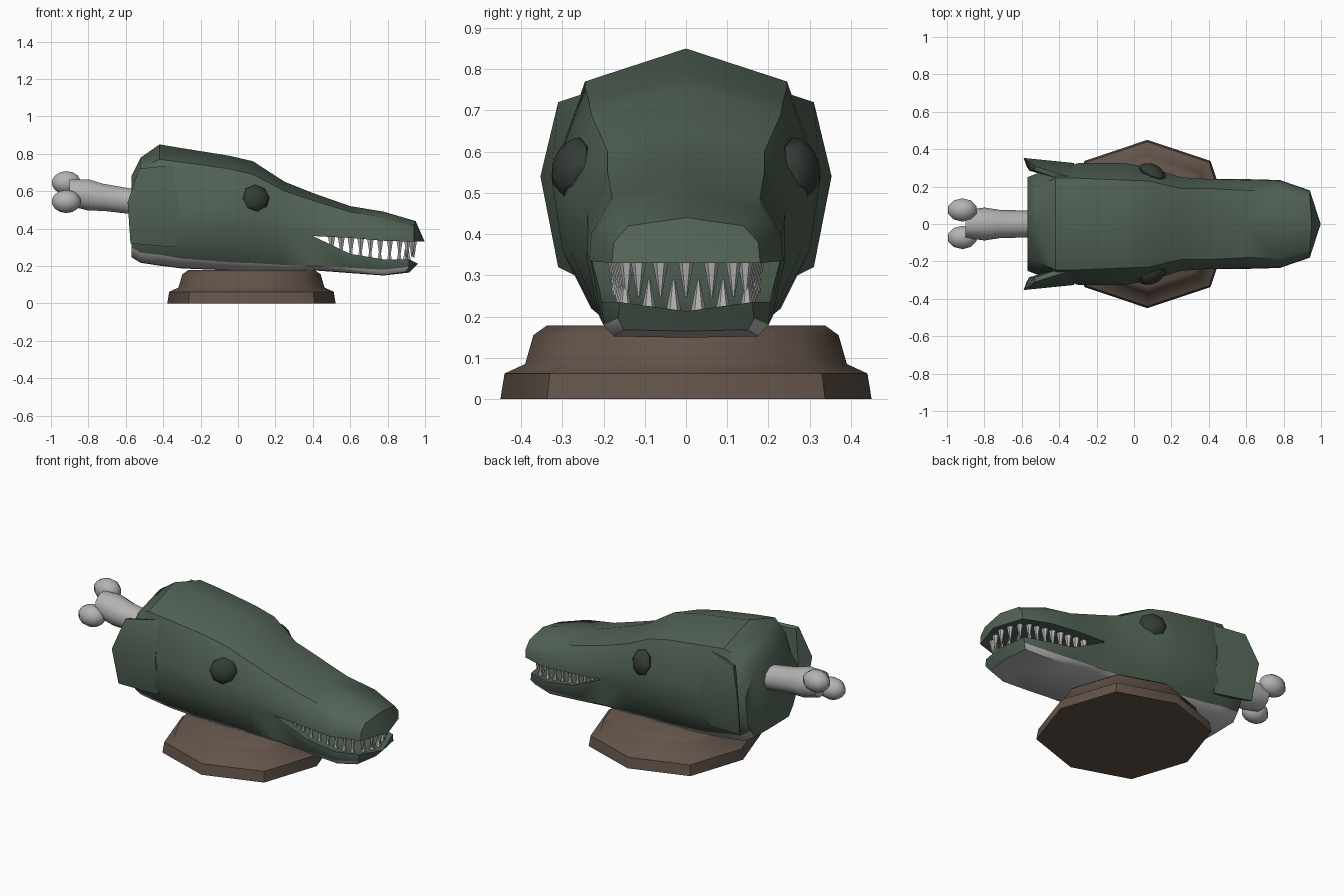
import bpy, bmesh, math
from mathutils import Matrix, Vector

if "Cube" in bpy.data.objects:
    bpy.data.objects.remove(bpy.data.objects["Cube"])


def material(name, rgb):
    m = bpy.data.materials.new(name)
    m.diffuse_color = (*rgb, 1)
    m.use_nodes = True
    m.node_tree.nodes["Principled BSDF"].inputs["Base Color"].default_value = m.diffuse_color
    return m


GREEN = material("green skin", (0.085, 0.125, 0.092))
BONE = material("bone grey", (0.45, 0.45, 0.45))
DARK = material("dark eye", (0.035, 0.045, 0.038))
BROWN = material("brown wood", (0.125, 0.088, 0.068))


def finish(bm, name, mats, angle=40):
    bmesh.ops.recalc_face_normals(bm, faces=bm.faces)
    me = bpy.data.meshes.new(name)
    bm.to_mesh(me)
    bm.free()
    for m in mats:
        me.materials.append(m)
    ob = bpy.data.objects.new(name, me)
    bpy.context.collection.objects.link(ob)
    bpy.ops.object.select_all(action='DESELECT')
    ob.select_set(True)
    bpy.context.view_layer.objects.active = ob
    bpy.ops.object.shade_smooth_by_angle(angle=math.radians(angle))
    return ob


# Head: half sections along x, lofted and mirrored
# upper: x, top z, shoulder y z, side y z, mouth line y z
upper = [
    (-0.57, .68, .17, .64, .25, .52, .23, .36),
    (-0.52, .78, .20, .72, .27, .54, .26, .38),
    (-0.42, .85, .245, .77, .29, .55, .28, .38),
    (-0.30, .83, .245, .755, .325, .54, .30, .36),
    (-0.05, .79, .235, .72, .325, .53, .30, .36),
    (0.08, .76, .23, .69, .305, .53, .28, .36),
    (0.25, .65, .19, .60, .25, .47, .245, .36),
    (0.40, .59, .19, .55, .24, .45, .235, .36),
    (0.60, .52, .18, .49, .235, .41, .24, .35),
    (0.78, .49, .18, .46, .23, .40, .235, .335),
    (0.94, .44, .14, .42, .175, .38, .18, .33),
]
# lower: jaw y z, belly edge y z
lower = [
    (.20, .30, .16, .25), (.23, .27, .18, .22), (.24, .26, .18, .205),
    (.24, .24, .18, .19), (.23, .22, .18, .18), (.22, .215, .18, .178),
    (.21, .205, .18, .18), (.21, .20, .18, .18), (.205, .19, .18, .165),
    (.20, .18, .175, .152), (.165, .195, .15, .168),
]
lip = {8: (.21, .265), 9: (.205, .235), 10: (.16, .235)}
CORNER = 7

bm = bmesh.new()
rows = []
for i, (x, zt, ys, zs, yw, zw, ym, zm) in enumerate(upper):
    yl, zl, yb, zb = lower[i]
    tip = i == len(upper) - 1
    v = lambda px, y, z: bm.verts.new((px, y, z))
    xl = 0.915 if tip else x
    r = {'T': v(x + .01 * tip, 0, zt), 'S': v(x, ys, zs), 'W': v(x, yw, zw), 'M': v(x, ym, zm),
         'L': v(xl, yl, zl), 'B': v(xl - .02 * tip, yb, zb), 'C': v(xl, 0, zb - .003)}
    r['J'] = v(xl, *lip[i]) if i in lip else r['M']
    if i >= CORNER:
        r['R'] = v(x + .058 * tip, 0, zm + (.02 if CORNER < i and not tip else 0))
        r['F'] = r['R'] if i == CORNER else v(.962 if tip else x, 0, lip[i][1] - .022)
    rows.append(r)
for i, (a, b) in enumerate(zip(rows, rows[1:])):
    strips = ['TS', 'SW', 'WM', 'JL', 'LB', 'BC'] + (['MR', 'JF'] if i >= CORNER else [])
    for p, q in strips:
        f = bm.faces.new((a[p], b[p], b[q], a[q]))
        f.material_index = int(p + q in ('LB', 'BC'))   # pale belly
bm.faces.new([rows[0][k] for k in 'TSWMLBC'])
bm.faces.new([rows[-1][k] for k in 'TSWMR'])
bm.faces.new([rows[-1][k] for k in 'JLBCF'])
bmesh.ops.mirror(bm, geom=bm.verts[:] + bm.edges[:] + bm.faces[:], axis='Y', merge_dist=1e-4)
finish(bm, "head", [GREEN, BONE])

# Skin flaps at the neck, and eyes
for side, s in (("left", 1), ("right", -1)):
    bm = bmesh.new()
    for p in [(-.53, .31, .72), (-.59, .353, .54), (-.575, .31, .32),
              (-.53, .285, .715), (-.575, .325, .54), (-.56, .285, .325),
              (-.34, .25, .74), (-.32, .326, .54), (-.34, .27, .30),
              (-.34, .22, .73), (-.32, .27, .54), (-.34, .23, .31)]:
        bm.verts.new((p[0], s * p[1], p[2]))
    bmesh.ops.convex_hull(bm, input=bm.verts[:])
    finish(bm, side + "_neck_flap", [GREEN], 30)

    bm = bmesh.new()
    bmesh.ops.create_uvsphere(bm, u_segments=8, v_segments=6, radius=1)
    turn = Matrix.Rotation(-s * math.radians(24), 4, 'Z') @ Matrix.Rotation(s * math.radians(14), 4, 'X')
    place = Matrix.Translation((.097, s * .275, .562)) @ turn
    place = place @ Matrix.Diagonal((.078, .042, .075, 1)) @ Matrix.Rotation(math.pi / 2, 4, 'X')
    bmesh.ops.transform(bm, matrix=place, verts=bm.verts)
    finish(bm, side + "_eye", [DARK])


# Teeth: cones following each jaw edge
def teeth(name, spots, z_base, length, radius):
    bm = bmesh.new()
    for x, y in spots:
        for s in ((1, -1) if y else (1,)):
            zb = z_base(x)
            m = Matrix.Translation((x, s * y, zb + length / 2))
            if length < 0:
                m = m @ Matrix.Rotation(math.pi, 4, 'X')
            bmesh.ops.create_cone(bm, cap_ends=True, segments=6, radius1=radius,
                                  radius2=.003, depth=abs(length), matrix=m)
    finish(bm, name, [BONE], 50)


side_up = [(.50 + .052 * i, .172 - .004 * i) for i in range(8)]
teeth("upper_teeth", side_up + [(.905, .115), (.93, .062), (.94, 0)],
      lambda x: .355 - .02 * (x - .5), -.10, .021)
side_low = [(.55 + .052 * i, .172 - .004 * i) for i in range(7)]
teeth("lower_teeth", side_low + [(.895, .09), (.91, .03)],
      lambda x: .245 - .13 * max(0, .70 - x) * -1 - .02 if x < .70 else .215, .075, .018)

# Bone: tapered shaft with two knobs
bm = bmesh.new()
shaft = [(-.50, .54, .07), (-.58, .547, .072), (-.72, .567, .076), (-.80, .58, .088), (-.90, .592, .075)]
rings = []
for x, z, r in shaft:
    rings.append([bm.verts.new((x, r * math.cos(a), z + r * math.sin(a)))
                  for a in (math.tau * k / 10 for k in range(10))])
for a, b in zip(rings, rings[1:]):
    for k in range(10):
        bm.faces.new((a[k], b[k], b[(k + 1) % 10], a[(k + 1) % 10]))
bm.faces.new(rings[0])
bm.faces.new(rings[-1])
finish(bm, "bone_shaft", [BONE], 60)
for name, y, z in (("upper_knob", .075, .645), ("lower_knob", -.072, .545)):
    bm = bmesh.new()
    bmesh.ops.create_uvsphere(bm, u_segments=10, v_segments=7, radius=1,
                              matrix=Matrix.Translation((-.918, y, z)) @ Matrix.Diagonal((.082, .064, .062, 1)))
    finish(bm, "bone_" + name, [BONE], 60)

# Wooden stand: eight-sided moulded plinth
bm = bmesh.new()
prev = None
for r, z in [(.45, 0), (.44, .062), (.39, .085), (.37, .155), (.338, .178)]:
    ring = []
    for k in range(8):
        a, d = math.tau * k / 8, r * (1.06 if k % 2 else 1)
        ring.append(bm.verts.new((.072 + d * math.cos(a), d * math.sin(a), z)))
    if prev:
        for k in range(8):
            bm.faces.new((prev[k], ring[k], ring[(k + 1) % 8], prev[(k + 1) % 8]))
    else:
        bm.faces.new(ring)
    prev = ring
bm.faces.new(prev)
finish(bm, "stand", [BROWN], 50)
